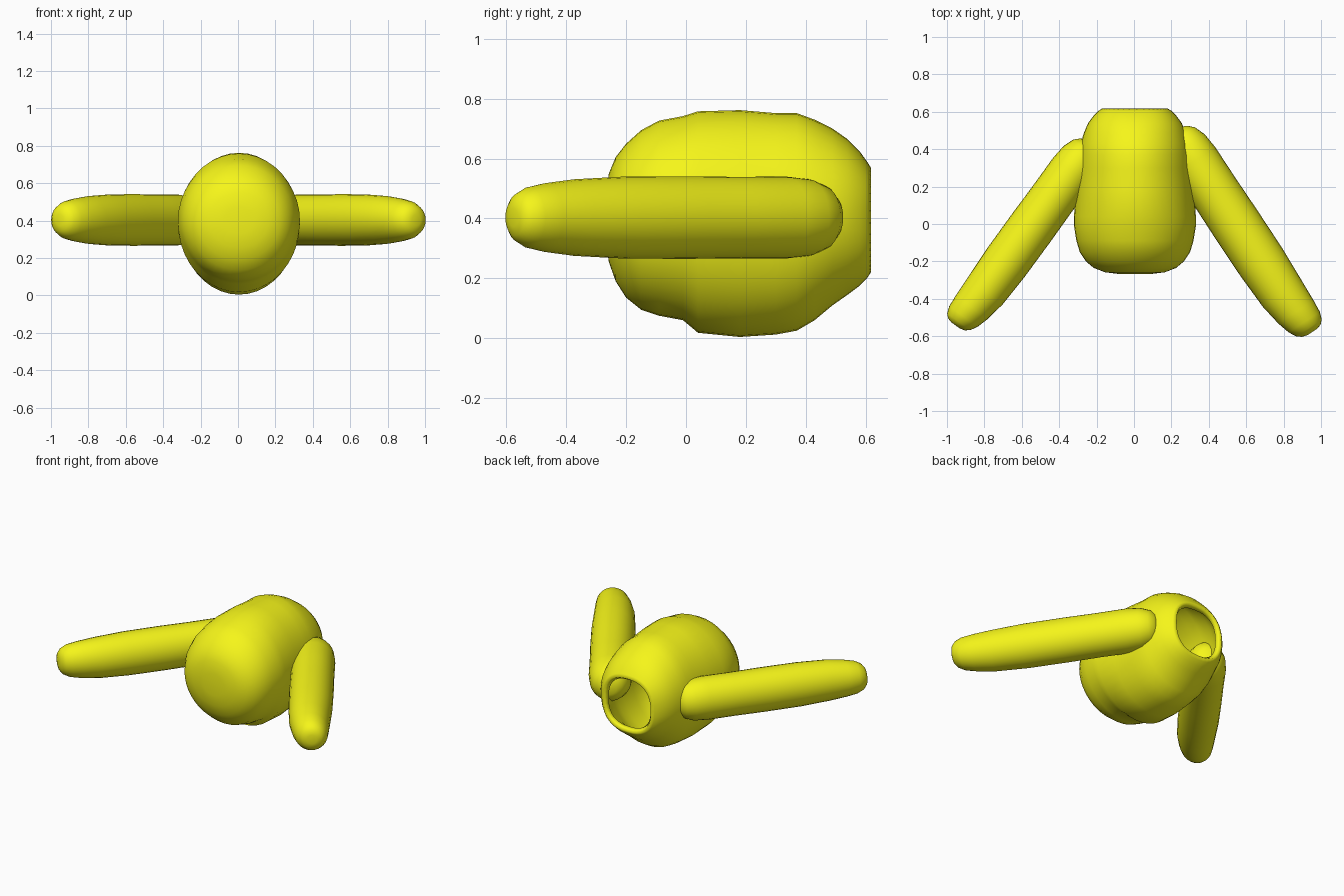
import bpy, bmesh, math
from mathutils import Vector

if "Cube" in bpy.data.objects:
    bpy.data.objects.remove(bpy.data.objects["Cube"])

yellow = bpy.data.materials.new("yellow")
yellow.diffuse_color = (0.92, 0.92, 0.01, 1)
yellow.use_nodes = True
yellow.node_tree.nodes["Principled BSDF"].inputs["Base Color"].default_value = yellow.diffuse_color


def loft(name, rings, u, v, n=36, cap_end=True):
    """Loft rings (centre, ru, rv, squareness) in the plane of axes u, v."""
    bm = bmesh.new()
    loops = []
    for c, ru, rv, p in rings:
        loop = []
        for i in range(n):
            a = 2 * math.pi * i / n
            ca, sa = math.cos(a), math.sin(a)
            x = math.copysign(abs(ca) ** (2 / p), ca) * ru
            z = math.copysign(abs(sa) ** (2 / p), sa) * rv
            loop.append(bm.verts.new(Vector(c) + u * x + v * z))
        loops.append(loop)
    for a, b in zip(loops, loops[1:]):
        for i in range(n):
            j = (i + 1) % n
            bm.faces.new((a[i], a[j], b[j], b[i]))
    bm.faces.new(loops[0])
    if cap_end:
        bm.faces.new(loops[-1])
    bmesh.ops.recalc_face_normals(bm, faces=bm.faces)
    me = bpy.data.meshes.new(name)
    bm.to_mesh(me)
    bm.free()
    ob = bpy.data.objects.new(name, me)
    bpy.context.collection.objects.link(ob)
    me.materials.append(yellow)
    bpy.ops.object.select_all(action='DESELECT')
    ob.select_set(True)
    bpy.context.view_layer.objects.active = ob
    bpy.ops.object.shade_smooth_by_angle(angle=math.radians(40))
    return ob


X, Z = Vector((1, 0, 0)), Vector((0, 0, 1))

# Barrel body: y, half width, bottom z, top z, squareness
profile = [
    (-0.268, 0.08, 0.33, 0.47, 2), (-0.258, 0.16, 0.255, 0.55, 2),
    (-0.235, 0.22, 0.19, 0.605, 2), (-0.20, 0.262, 0.135, 0.65, 2),
    (-0.15, 0.295, 0.095, 0.695, 2), (-0.09, 0.313, 0.075, 0.727, 2),
    (-0.01, 0.326, 0.06, 0.742, 2), (0.04, 0.326, 0.018, 0.758, 2),
    (0.18, 0.316, 0.004, 0.762, 2), (0.30, 0.305, 0.012, 0.752, 2),
    (0.37, 0.30, 0.025, 0.752, 2), (0.43, 0.29, 0.06, 0.73, 2),
    (0.49, 0.272, 0.11, 0.70, 2), (0.54, 0.25, 0.145, 0.665, 2.1),
    (0.58, 0.22, 0.175, 0.625, 2.2), (0.605, 0.195, 0.20, 0.59, 2.4),
    (0.618, 0.175, 0.22, 0.57, 2.5),
]
body = loft("hollow_body",
            [((0.005, y, (b + t) / 2), w, (t - b) / 2, p) for y, w, b, t, p in profile],
            X, Z, 40, cap_end=False)
shell = body.modifiers.new("shell", 'SOLIDIFY')
shell.thickness = 0.035
shell.offset = -1

# Rounded arms: distance along the arm, radius
right_shape = [(-0.295, 0.04), (-0.28, 0.075), (-0.25, 0.105), (-0.19, 0.128),
               (-0.1, 0.137), (0.1, 0.136), (0.3, 0.138), (0.55, 0.137),
               (0.75, 0.128), (0.87, 0.115), (0.94, 0.102), (0.98, 0.083),
               (1.0, 0.06), (1.008, 0.03)]


def arm(name, side, direction, offset, start, end, scale):
    d = Vector((direction[0] * side, direction[1], 0)).normalized()
    nrm = Vector((-d.y * side, d.x, 0)) if side > 0 else Vector((d.y, -d.x, 0))
    rings = []
    for t, r in right_shape:
        s = start + (t + 0.295) / 1.303 * (end - start)
        c = nrm * offset + d * s + Z * 0.403
        if t > 0.8:                      # tip leans slightly outward
            c += nrm * (t - 0.8) * 0.1
        rings.append((c, r * scale, r, 2))
    return loft(name, rings, nrm, Z, 28)


arm("right_arm", 1, (0.55, -0.83), 0.455, -0.295, 1.008, 0.98)
arm("left_arm", -1, (0.59, -0.81), 0.432, -0.215, 1.0, 0.92)
